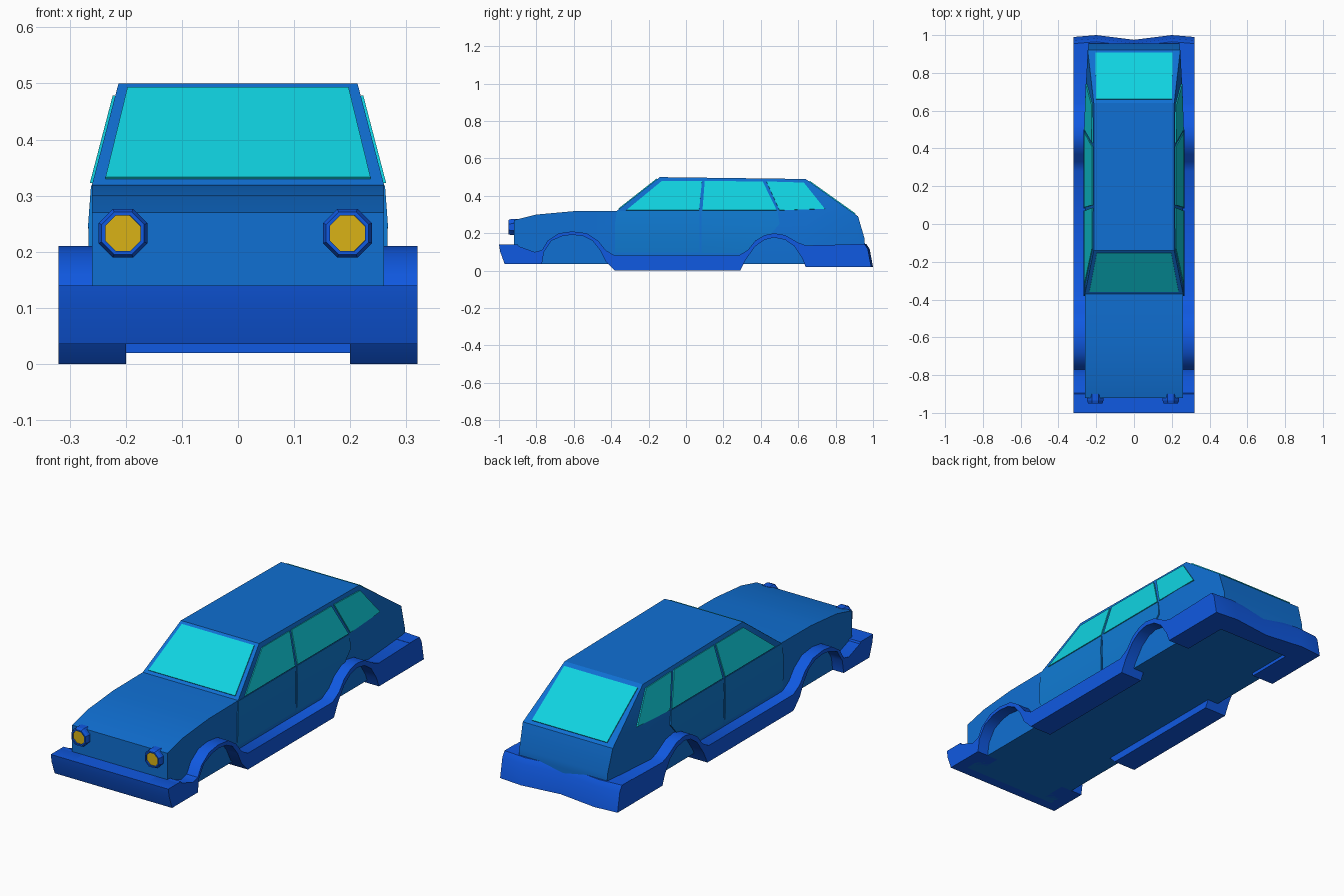
import bpy, bmesh, math

if "Cube" in bpy.data.objects:
    bpy.data.objects.remove(bpy.data.objects["Cube"])


def material(name, rgb):
    m = bpy.data.materials.new(name)
    m.diffuse_color = (*rgb, 1)
    m.use_nodes = True
    m.node_tree.nodes["Principled BSDF"].inputs["Base Color"].default_value = m.diffuse_color
    return m


BODY = material("body blue", (0.005, 0.16, 0.65))
DOOR = material("door blue", (0.005, 0.2, 0.66))
TRIM = material("trim blue", (0.005, 0.1, 0.76))
GLASS = material("cyan glass", (0.005, 0.65, 0.75))
LAMP = material("lamp yellow", (0.7, 0.45, 0.008))


def finish(name, bm, mat, angle=None):
    bmesh.ops.remove_doubles(bm, verts=bm.verts, dist=0.0005)
    bmesh.ops.recalc_face_normals(bm, faces=bm.faces)
    me = bpy.data.meshes.new(name)
    bm.to_mesh(me)
    bm.free()
    me.materials.append(mat)
    ob = bpy.data.objects.new(name, me)
    bpy.context.collection.objects.link(ob)
    if angle:
        bpy.ops.object.select_all(action='DESELECT')
        ob.select_set(True)
        bpy.context.view_layer.objects.active = ob
        bpy.ops.object.shade_smooth_by_angle(angle=math.radians(angle))
    return ob


def loft(name, rings, mat, angle=None):
    """Skin a list of closed rings and cap both ends."""
    bm = bmesh.new()
    vs = [[bm.verts.new(p) for p in r] for r in rings]
    n = len(rings[0])
    for a, b in zip(vs, vs[1:]):
        for i in range(n):
            j = (i + 1) % n
            bm.faces.new((a[i], a[j], b[j], b[i]))
    bm.faces.new(vs[0])
    bm.faces.new(vs[-1])
    return finish(name, bm, mat, angle)


def plate(name, pts, mat):
    """Thin pane centred on the surface."""
    bm = bmesh.new()
    bm.faces.new([bm.verts.new(p) for p in pts])
    ob = finish(name, bm, mat)
    mod = ob.modifiers.new("thickness", 'SOLIDIFY')
    mod.thickness = 0.009
    mod.offset = 0


# Body shell: y, half width, belt height, roof half width, roof height
stations = [(-0.92, .26, .27, .26, .27), (-0.8, .26, .30, .26, .30),
            (-0.6, .26, .318, .26, .318), (-0.37, .26, .32, .26, .32),
            (-0.14, .26, .32, .213, .50), (0.64, .26, .32, .213, .49),
            (0.92, .245, .29, .245, .29), (0.955, .24, .17, .24, .17),
            (0.956, .24, .14, .24, .14)]
loft("body_shell", [[(-w, y, .036), (w, y, .036), (w, y, b), (wr, y, r),
                     (-wr, y, r), (-w, y, b)] for y, w, b, wr, r in stations],
     BODY, 20)

# Front and rear bumpers
loft("front_bumper", [[(x, -1, .14), (x, -.993, .1), (x, -.97, .036),
                       (x, -.85, .036), (x, -.9, .14)] for x in (-.32, .32)],
     TRIM, 30)
loft("rear_bumper", [[(x, e - .035, .142), (x, e - .018, .115), (x, e, .02),
                      (x, .88, .02), (x, .88, .142)]
                     for x, e in ((-.32, .99), (-.2, 1), (0, .975), (.2, 1), (.32, .99))],
     TRIM, 30)

# Side skirts with wheel arches, as one outline
skirt = [(-.99, .14), (-.92, .14), (-.81, .1), (-.77, .11), (-.74, .16),
         (-.68, .2), (-.61, .21), (-.53, .2), (-.47, .16), (-.43, .11),
         (-.38, .08), (.28, .08), (.33, .11), (.37, .16), (.42, .19),
         (.47, .2), (.53, .19), (.6, .15), (.64, .135), (.95, .142),
         (.97, .12), (.985, .02), (.64, .02), (.62, .07), (.58, .13),
         (.53, .165), (.47, .177), (.42, .165), (.37, .13), (.32, .06),
         (.29, 0), (-.38, 0), (-.43, .05), (-.46, .11), (-.5, .16),
         (-.55, .185), (-.61, .192), (-.66, .185), (-.72, .16), (-.76, .1),
         (-.77, .036), (-.965, .036)]

# Doors: height, bulge x, front y, rear y
front_door = [(.075, .258, -.38, .072), (.15, .265, -.38, .072),
              (.25, .267, -.38, .072), (.318, .262, -.37, .072)]
rear_door = [(.075, .258, .083, .3), (.13, .264, .083, .36),
             (.18, .266, .083, .44), (.25, .267, .083, .5), (.318, .262, .083, .49)]

# Side panes in y, z
panes = {"front_side_window": [(-.32, .322), (-.13, .478), (.085, .478), (.07, .322)],
         "rear_side_window": [(.088, .322), (.1, .478), (.41, .476), (.485, .322)],
         "quarter_window": [(.5, .322), (.43, .476), (.63, .47), (.742, .33)]}

for s, side in ((1, "right"), (-1, "left")):
    loft(side + "_skirt", [[(s * x, y, z) for y, z in skirt] for x in (.2, .32)], TRIM, 35)
    for name, rows in (("front_door", front_door), ("rear_door", rear_door)):
        loft(f"{side}_{name}", [[(s * .24, a, z), (s * x, a, z), (s * x, b, z), (s * .24, b, z)]
                                for z, x, a, b in rows], DOOR, 30)
    for name, pts in panes.items():
        plate(f"{side}_{name}", [(s * (.26 - (z - .32) * .261 - max(0, y - .64) * .06), y, z)
                                 for y, z in pts], GLASS)
    # Octagonal headlight: tapered ring with a recessed yellow lens
    cx = s * .2 - .005

    def octagon(r, y):
        return [(cx + r * math.cos(math.pi * (i + .5) / 4), y,
                 .233 + r * math.sin(math.pi * (i + .5) / 4)) for i in range(8)]
    loft(side + "_headlight_ring", [octagon(.047, -.9), octagon(.047, -.935),
                                    octagon(.041, -.95), octagon(.034, -.95),
                                    octagon(.034, -.937)], TRIM)
    plate(side + "_headlight_lens", octagon(.0338, -.937), LAMP)

# Windscreen and rear window
plate("windscreen", [(-.236, -.357, .33), (.236, -.357, .33),
                     (.197, -.153, .49), (-.197, -.153, .49)], GLASS)
plate("rear_window", [(-.2, .66, .476), (.2, .66, .476),
                      (.205, .905, .301), (-.205, .905, .301)], GLASS)
